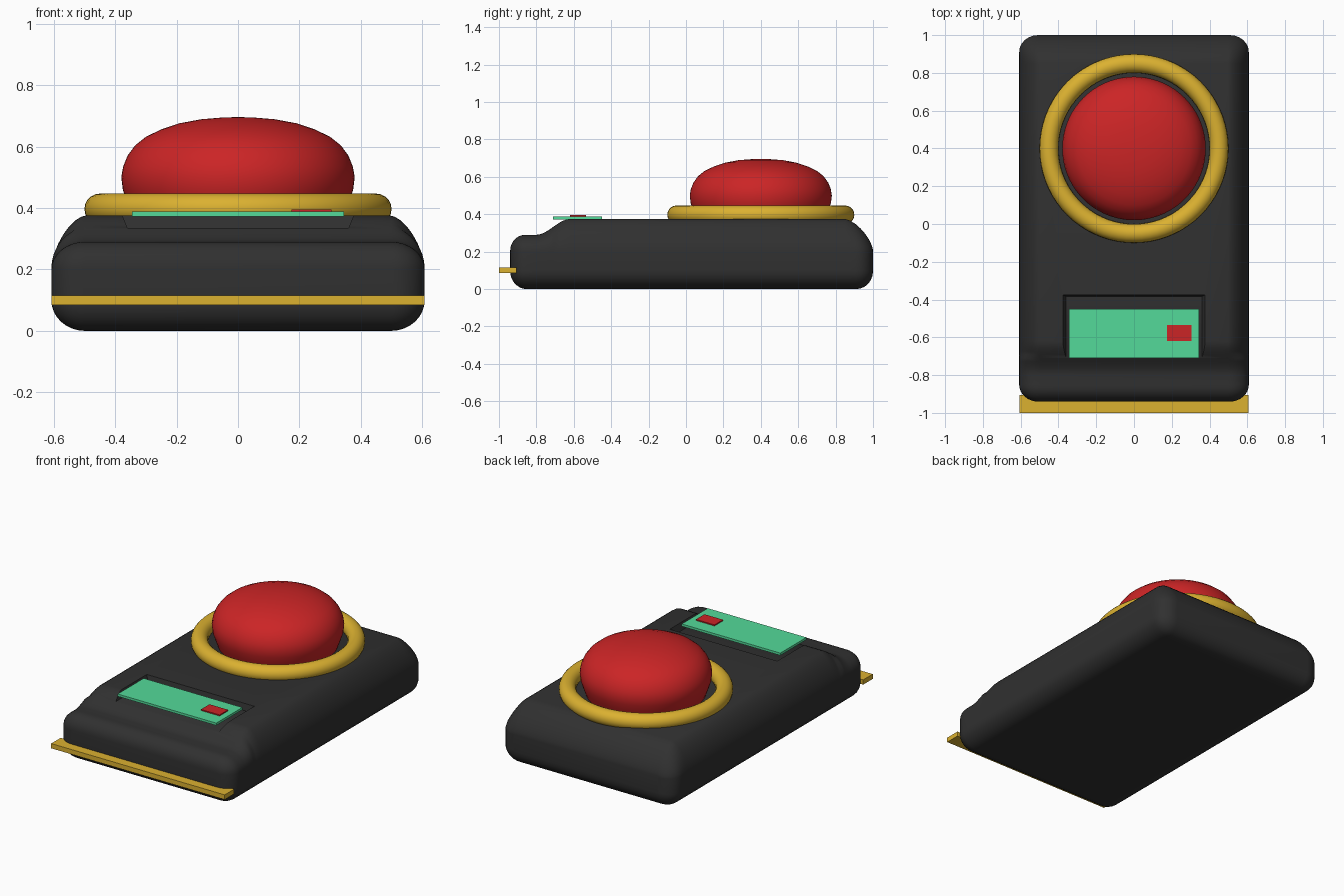
import bpy, bmesh, math

cube = bpy.data.objects.get("Cube")
if cube:
    bpy.data.objects.remove(cube, do_unlink=True)


def material(name, rgb):
    m = bpy.data.materials.new(name)
    m.use_nodes = True
    m.diffuse_color = (*rgb, 1)
    m.node_tree.nodes["Principled BSDF"].inputs["Base Color"].default_value = (*rgb, 1)
    return m


BLACK = material("black_plastic", (0.03, 0.03, 0.03))
YELLOW = material("warm_yellow", (0.71, 0.44, 0.03))
RED = material("button_red", (0.6, 0.018, 0.019))
GREEN = material("mint_green", (0.088, 0.7, 0.32))


def make(name, bm, mat):
    bmesh.ops.recalc_face_normals(bm, faces=bm.faces)
    mesh = bpy.data.meshes.new(name)
    bm.to_mesh(mesh)
    bm.free()
    mesh.materials.append(mat)
    obj = bpy.data.objects.new(name, mesh)
    bpy.context.collection.objects.link(obj)
    return obj


def select(obj):
    bpy.ops.object.select_all(action="DESELECT")
    obj.select_set(True)
    bpy.context.view_layer.objects.active = obj


def smooth(obj, degrees=35):
    select(obj)
    bpy.ops.object.shade_smooth_by_angle(angle=math.radians(degrees))


def box(name, x, y, z, mat):
    bm = bmesh.new()
    bmesh.ops.create_cube(bm, size=1)
    for v in bm.verts:
        v.co = [r[0] if c < 0 else r[1] for c, r in zip(v.co, (x, y, z))]
    return make(name, bm, mat)


def loft(name, rings, mat, closed=False):
    """Skin a list of equal closed rings, capping or joining the ends."""
    bm = bmesh.new()
    loops = [[bm.verts.new(p) for p in ring] for ring in rings]
    pairs = list(zip(loops, loops[1:]))
    if closed:
        pairs.append((loops[-1], loops[0]))
    for a, b in pairs:
        for i in range(len(a)):
            j = (i + 1) % len(a)
            bm.faces.new((a[i], a[j], b[j], b[i]))
    if not closed:
        bm.faces.new(loops[0])
        bm.faces.new(loops[-1])
    return make(name, bm, mat)


def lathe(name, profile, mat, y, closed=False, sides=72):
    turn = [2 * math.pi * i / sides for i in range(sides)]
    rings = [[(r * math.cos(a), y + r * math.sin(a), z) for a in turn] for r, z in profile]
    obj = loft(name, rings, mat, closed)
    smooth(obj)
    return obj


# Body: rounded sections lofted from front to back
FRONT, BACK = -0.94, 1.0


def ease(d, r, p=2.0):
    t = 1 - min(max(d / r, 0), 1)
    return (1 - t ** p) ** (1 / p)


def section(y):
    end = min(y - FRONT, BACK - y)
    rx = 0.01 + 0.1 * ease(end, 0.09)
    low = 0.005 + 0.095 * ease(end, 0.09)
    t = min(max((y + 0.8) / 0.18, 0), 1)
    step = 0.09 + 0.085 * t * t * (3 - 2 * t)
    high = 0.005 + (step - 0.005) * ease(y - FRONT, 0.08) * ease(BACK - y, 0.15, 1.5)
    ring = []
    for k in range(4):
        sx, top = (1 if k in (0, 3) else -1), k < 2
        for i in range(9):
            a = math.pi / 2 * (i if k % 2 == 0 else 8 - i) / 8
            p = 1.25 if top and y > -0.7 else 1.0
            c, s = max(math.cos(a), 0) ** p, max(math.sin(a), 0) ** p
            z = 0.2 + high * s if top else 0.1 - low * s
            ring.append((sx * (0.498 + rx * c), y, z))
    return ring


def arc(r):
    return [r * (1 - math.cos(math.pi / 2 * i / 8)) for i in range(9)]


stations = [FRONT + d for d in arc(0.09)]
stations += [-0.8 + 0.18 * i / 10 for i in range(11)]
stations += [BACK - d for d in reversed(arc(0.15))]
body = loft("body", [section(y) for y in stations], BLACK)

# Tapered recess cut into the top, open towards the front
cutter = box("recess_cutter", (-0.36, 0.36), (-0.85, -0.385), (0.335, 0.45), BLACK)
for v in cutter.data.vertices:
    if v.co.z > 0.4:
        v.co.x *= 1.13
        if v.co.y > -0.5:
            v.co.y += 0.03
cutter.hide_render = True
cut = body.modifiers.new("recess", "BOOLEAN")
cut.operation, cut.solver, cut.object = "DIFFERENCE", "EXACT", cutter
select(body)
bpy.ops.object.modifier_apply(modifier=cut.name)
bpy.data.objects.remove(cutter, do_unlink=True)
smooth(body)

# Button surround and domed button
ring_profile = [(0.45 + 0.05 * math.cos(a), 0.397 + 0.05 * math.sin(a))
                for a in (2 * math.pi * i / 20 for i in range(20))]
lathe("button_ring", ring_profile, YELLOW, 0.4, closed=True)
dome_profile = [(0.34, 0.36), (0.362, 0.42), (0.375, 0.46), (0.38, 0.5), (0.374, 0.535),
                (0.36, 0.57), (0.335, 0.604), (0.3, 0.632), (0.25, 0.656), (0.19, 0.676),
                (0.12, 0.689), (0.06, 0.694), (0.01, 0.696)]
lathe("button_dome", dome_profile, RED, 0.4)

# Display plate, its indicator and the front trim strip
box("display_plate", (-0.345, 0.345), (-0.71, -0.45), (0.373, 0.388), GREEN)
box("indicator", (0.175, 0.305), (-0.62, -0.535), (0.38, 0.395), RED)
box("front_trim", (-0.607, 0.607), (-1.0, -0.905), (0.085, 0.115), YELLOW)
